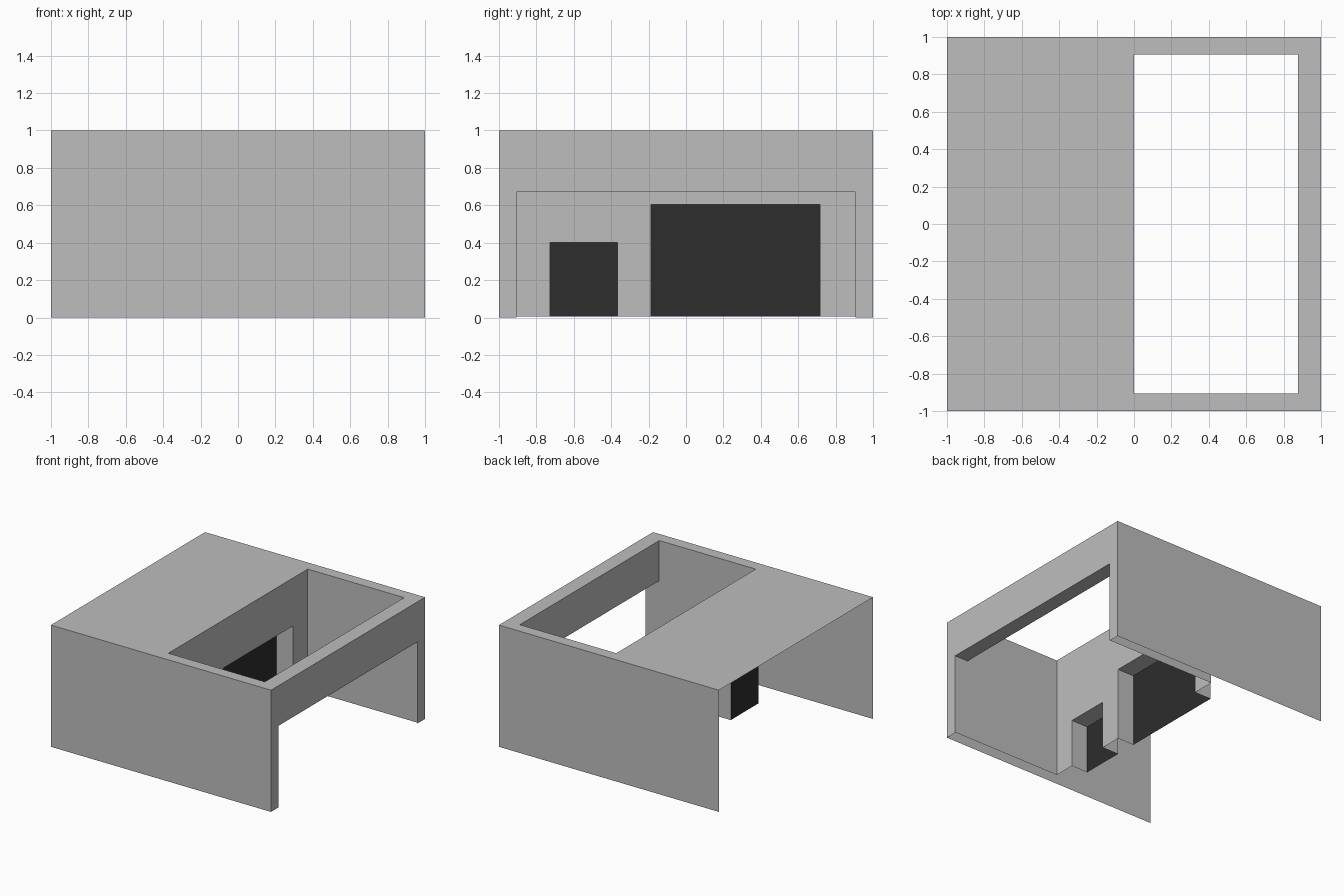
import bpy, bmesh

if "Cube" in bpy.data.objects:
    bpy.data.objects.remove(bpy.data.objects["Cube"])


def material(name, value):
    m = bpy.data.materials.new(name)
    m.diffuse_color = (value, value, value, 1)
    m.use_nodes = True
    m.node_tree.nodes["Principled BSDF"].inputs["Base Color"].default_value = m.diffuse_color
    return m


grey = material("light grey", 0.515)
dark = material("dark grey", 0.026)


def panel(bm, axis, pos, u, v, facing, holes=()):
    """Thin sheet across one axis, with rectangular holes (u0, u1, v0, v1)."""
    us = sorted(set(u) | {c for h in holes for c in h[:2]})
    vs = sorted(set(v) | {c for h in holes for c in h[2:]})
    for u0, u1 in zip(us, us[1:]):
        for v0, v1 in zip(vs, vs[1:]):
            cu, cv = (u0 + u1) / 2, (v0 + v1) / 2
            if any(h[0] < cu < h[1] and h[2] < cv < h[3] for h in holes):
                continue
            corners = []
            for a, b in ((u0, v0), (u1, v0), (u1, v1), (u0, v1)):
                p = [a, b]
                p.insert(axis, pos)
                corners.append(bm.verts.new(p))
            f = bm.faces.new(corners)
            f.normal_update()
            if f.normal[axis] * facing < 0:
                f.normal_flip()


def part(name, mat, *panels):
    bm = bmesh.new()
    for p in panels:
        panel(bm, *p)
    bmesh.ops.remove_doubles(bm, verts=bm.verts, dist=1e-5)
    mesh = bpy.data.meshes.new(name)
    bm.to_mesh(mesh)
    bm.free()
    mesh.materials.append(mat)
    ob = bpy.data.objects.new(name, mesh)
    bpy.context.collection.objects.link(ob)


X, Y, Z = 0, 1, 2
YIN = 0.905      # inner half width of the courtyard
XIN = 0.877      # inner side of the right wall
HEAD = 0.67      # height of the wide entrance
BASE = 0.005     # lower edge of the inner sheets
BACK = -0.15     # depth of the door recesses
doors = {"small": (-0.728, -0.367, 0.40), "large": (-0.187, 0.717, 0.605)}

# Outer shell, open on the left and below
part("roof", grey, (Z, 1, (-1, 1), (-1, 1), 1, [(0, XIN, -YIN, YIN)]))
part("front_wall", grey, (Y, -1, (-1, 1), (0, 1), -1))
part("back_wall", grey, (Y, 1, (-1, 1), (0, 1), 1))
part("right_wall", grey, (X, 1, (-1, 1), (0, 1), 1, [(-YIN, YIN, 0, HEAD)]))

# Entrance lintel: underside and inner face
part("entrance_lintel", grey,
     (Z, HEAD, (XIN, 1), (-YIN, YIN), -1),
     (X, XIN, (-YIN, YIN), (HEAD, 1), -1))

# Courtyard side walls, running out through the entrance
for name, s in (("front", -1), ("back", 1)):
    part(name + "_courtyard_wall", grey,
         (Y, s * YIN, (0, 1), (BASE, 1), -s, [(XIN, 1, HEAD, 1)]))

# Courtyard rear wall with two door openings
part("door_wall", grey,
     (X, 0, (-YIN, YIN), (BASE, 1), 1,
      [(a, b, BASE, h) for a, b, h in doors.values()]))

# Recessed frames and dark doors
for name, (a, b, h) in doors.items():
    part(name + "_door_frame", grey,
         (Y, a, (BACK, 0), (BASE, h), 1),
         (Y, b, (BACK, 0), (BASE, h), -1),
         (Z, h, (BACK, 0), (a, b), -1))
    part(name + "_door", dark, (X, BACK, (a, b), (BASE, h), 1))
